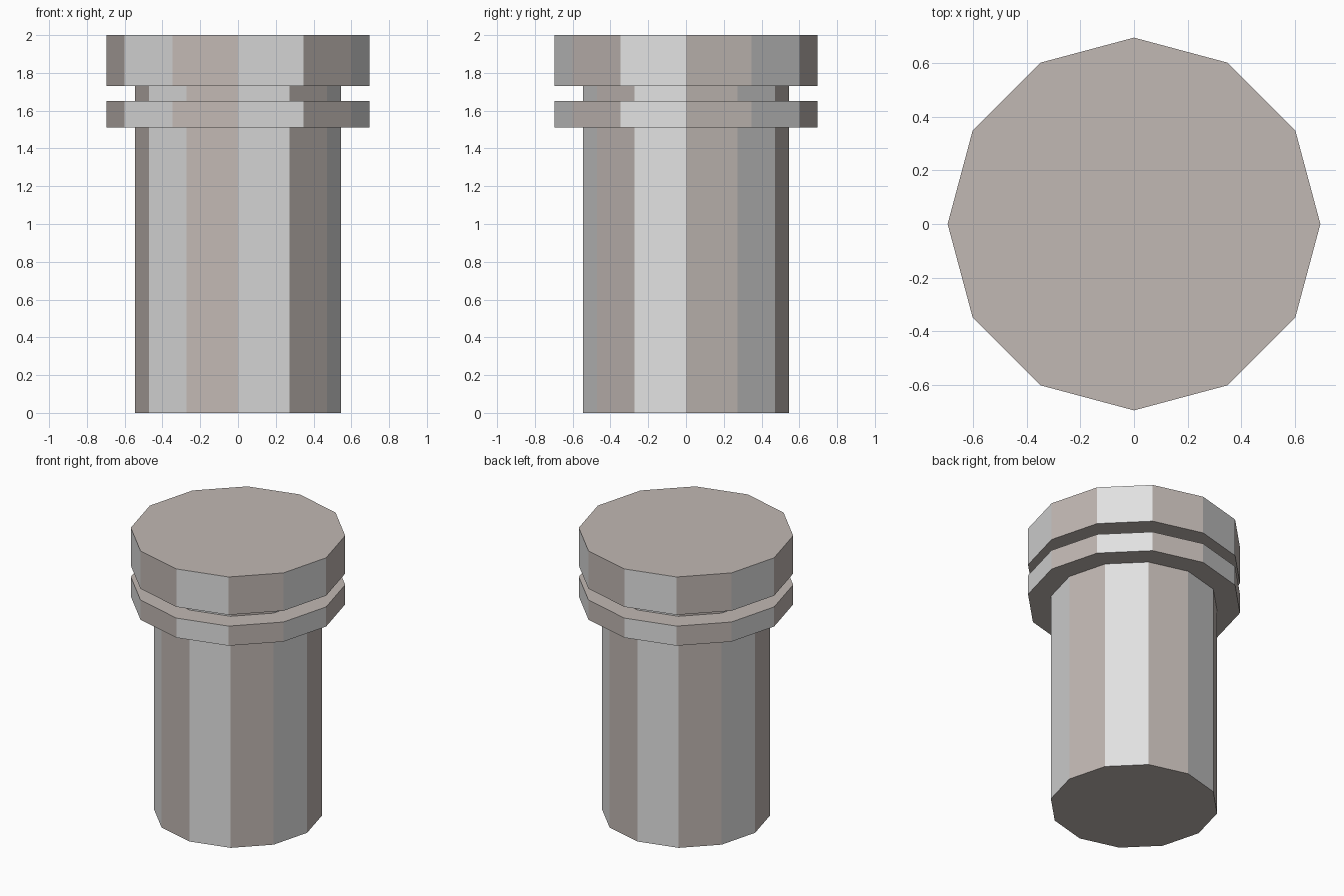
import bpy, bmesh, math

if "Cube" in bpy.data.objects:
    bpy.data.objects.remove(bpy.data.objects["Cube"])

SIDES = 12


def material(name, rgb):
    m = bpy.data.materials.new(name)
    m.diffuse_color = (*rgb, 1.0)
    m.use_nodes = True
    m.node_tree.nodes["Principled BSDF"].inputs["Base Color"].default_value = m.diffuse_color
    return m


warm = material("warm_stone", (0.533, 0.479, 0.451))
pale = material("pale_grey", (0.75, 0.75, 0.75))

# Stepped profile (radius, height): shaft, collar, neck, head
profile = [(0.545, 0.0), (0.545, 1.51), (0.695, 1.51), (0.695, 1.65),
           (0.545, 1.65), (0.545, 1.73), (0.695, 1.73), (0.695, 2.0)]

bm = bmesh.new()
rings = []
for r, z in profile:
    rings.append([bm.verts.new((r * math.cos(2 * math.pi * i / SIDES),
                                r * math.sin(2 * math.pi * i / SIDES), z))
                  for i in range(SIDES)])

# Side walls and ledges
for a, b in zip(rings, rings[1:]):
    flat = abs(a[0].co.z - b[0].co.z) < 1e-6
    for i in range(SIDES):
        j = (i + 1) % SIDES
        f = bm.faces.new((a[i], a[j], b[j], b[i]))
        # Upright panels alternate in colour around the axis, ledges are warm
        f.material_index = 0 if flat else i % 2

# End caps
bm.faces.new(rings[0][::-1])
bm.faces.new(rings[-1])
bm.normal_update()

mesh = bpy.data.meshes.new("flanged_pin")
bm.to_mesh(mesh)
bm.free()
mesh.materials.append(warm)
mesh.materials.append(pale)
bpy.context.collection.objects.link(bpy.data.objects.new("flanged_pin", mesh))
